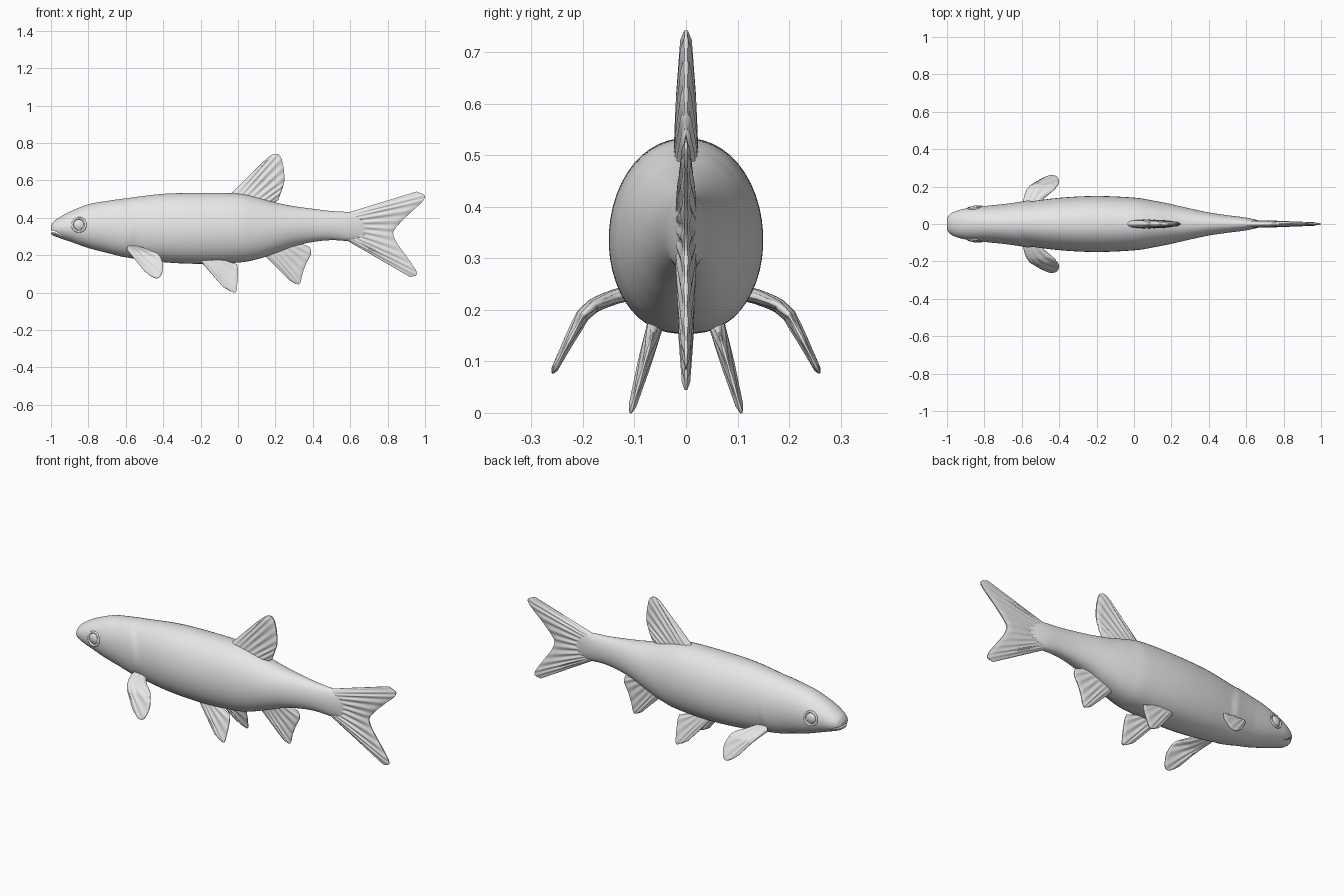
import bpy, bmesh, math
from mathutils import Vector

if "Cube" in bpy.data.objects:
    bpy.data.objects.remove(bpy.data.objects["Cube"])

grey = bpy.data.materials.new("pale grey")
grey.diffuse_color = (0.8, 0.8, 0.8, 1)
grey.use_nodes = True
grey.node_tree.nodes["Principled BSDF"].inputs["Base Color"].default_value = grey.diffuse_color


def smooth(points, t):
    """Catmull-Rom curve through the points, t from 0 to 1."""
    n = len(points) - 1
    i = min(int(t * n), n - 1)
    f = t * n - i
    p1, p2 = Vector(points[i]), Vector(points[i + 1])
    p0 = Vector(points[i - 1]) if i > 0 else 2 * p1 - p2
    p3 = Vector(points[i + 2]) if i + 2 <= n else 2 * p2 - p1
    return 0.5 * (2 * p1 + (p2 - p0) * f + (2 * p0 - 5 * p1 + 4 * p2 - p3) * f * f
                  + (3 * p1 - p0 - 3 * p2 + p3) * f ** 3)


def finish(ob, angle=50):
    ob.data.materials.clear()
    ob.data.materials.append(grey)
    bpy.ops.object.select_all(action='DESELECT')
    ob.select_set(True)
    bpy.context.view_layer.objects.active = ob
    bpy.ops.object.shade_smooth_by_angle(angle=math.radians(angle))


def loft(name, rings):
    """Skin closed rings and close both ends with strips of quads."""
    bm = bmesh.new()
    vs = [[bm.verts.new(p) for p in r] for r in rings]
    n = len(vs[0])
    for a, b in zip(vs, vs[1:]):
        for k in range(n):
            bm.faces.new((a[k], a[(k + 1) % n], b[(k + 1) % n], b[k]))
    for r in (vs[0], vs[-1]):
        for k in range(n // 2 - 1):
            bm.faces.new((r[k], r[k + 1], r[n - 2 - k], r[n - 1 - k]))
    bmesh.ops.recalc_face_normals(bm, faces=bm.faces)
    me = bpy.data.meshes.new(name)
    bm.to_mesh(me)
    bm.free()
    ob = bpy.data.objects.new(name, me)
    bpy.context.collection.objects.link(ob)
    return ob


def fin(name, base, edge, thick, rays, side=lambda z: 0.0, sign=1, nu=48, nv=14):
    """Fin spread from a base curve to an outer edge, with raised rays."""
    rings = []
    for j in range(nv + 1):
        v = j / nv
        front, back = [], []
        for i in range(nu + 1):
            u = i / nu
            p = smooth(base, u).lerp(smooth(edge, u), v)
            h = thick * (1 - 0.65 * v) * max(0.15, (1 - (2 * u - 1) ** 4) ** 0.5)
            h *= 1 + 0.22 * min(1, 2 * v) * math.cos(2 * math.pi * rays * u)
            if j == nv:
                h *= 0.4
            slope = (side(p[1] + 0.004) - side(p[1] - 0.004)) / 0.008
            nrm = Vector((0, 1, -slope)).normalized() * h
            c = Vector((p[0], side(p[1]), p[1]))
            for lst, q in ((front, c + nrm), (back, c - nrm)):
                lst.append((q.x, q.y * sign, q.z))
        rings.append(front + back[::-1])
    finish(loft(name, rings))


# body: x, bottom, top, half width
STATIONS = [(-1.0, .313, .358, .03), (-.985, .303, .38, .052), (-.95, .29, .405, .07),
            (-.9, .273, .432, .083), (-.8, .238, .472, .096), (-.7, .212, .49, .106),
            (-.6, .188, .504, .115), (-.4, .162, .528, .14), (-.2, .153, .533, .15),
            (0, .16, .53, .141), (.1, .177, .51, .126), (.2, .21, .482, .106),
            (.3, .247, .462, .083), (.4, .27, .448, .062), (.5, .28, .436, .047),
            (.6, .275, .43, .034), (.69, .28, .42, .014)]
rings = []
for s in range(171):
    x, zb, zt, w = smooth(STATIONS, s / 170)
    zc = zb + 0.48 * (zt - zb)
    ring = []
    for k in range(48):
        a = 2 * math.pi * (k + 0.5) / 48
        c, sn = math.cos(a), math.sin(a)
        y = math.copysign(abs(c) ** (0.95 if sn > 0 else 0.85), c) * w
        z = zc + sn * ((zt - zc) if sn > 0 else (zc - zb))
        # gill cover: swells towards its curved rear rim
        d = x - (-.565 - 2.5 * (z - .32) ** 2)
        swell = max(0, 1 + d / .13) if d < 0 else max(0, 1 - d / .02)
        y += math.copysign(.007 * swell * abs(c), c)
        ring.append((x, y, z))
    rings.append(ring)
body = loft("body", rings)

# mouth slit cut into the snout
mouth = [(-1.03, .322), (-1.03, .340), (-.98, .329), (-.935, .302), (-.935, .299), (-.98, .322)]
cutter = loft("mouth_cutter", [[(x, y, z) for x, z in
              (mouth[0], mouth[5], mouth[4], mouth[3], mouth[2], mouth[1])] for y in (-.15, .15)])
cutter.hide_render = True
cut = body.modifiers.new("mouth", 'BOOLEAN')
cut.operation, cut.object = 'DIFFERENCE', cutter
bpy.context.view_layer.objects.active = body
bpy.ops.object.modifier_apply(modifier=cut.name)
bpy.data.objects.remove(cutter)
finish(body)

# eyes with a raised rim
for sign, label in ((-1, "right"), (1, "left")):
    bpy.ops.mesh.primitive_uv_sphere_add(segments=24, ring_count=12, radius=1,
                                         location=(-.85, sign * .084, .362))
    eye = bpy.context.object
    eye.name = label + "_eye"
    eye.scale = (.03, .014, .028)
    finish(eye)
    bpy.ops.mesh.primitive_torus_add(major_segments=32, minor_segments=8, major_radius=.036,
                                     minor_radius=.006, location=(-.85, sign * .087, .362),
                                     rotation=(math.radians(90 + sign * 8), 0, math.radians(sign * 7)))
    rim = bpy.context.object
    rim.name = label + "_eye_rim"
    finish(rim)

# fins on the centre line
fin("tail_fin", [(.58, .425), (.57, .35), (.58, .28)],
    [(.955, .54), (.998, .518), (.985, .485), (.92, .425), (.86, .365), (.83, .32),
     (.85, .265), (.9, .195), (.945, .13), (.955, .095), (.92, .083)], .022, 11, nu=88)
fin("dorsal_fin", [(-.06, .505), (.05, .49), (.17, .465)],
    [(.14, .705), (.19, .74), (.225, .73), (.243, .67), (.248, .6), (.235, .55), (.215, .495)],
    .024, 8, nu=64)
fin("anal_fin", [(.14, .2), (.22, .235), (.33, .265)],
    [(.28, .062), (.315, .045), (.333, .052), (.345, .1), (.365, .155), (.39, .205), (.385, .243)],
    .017, 7, nu=56)

# paired fins
BEND = [(.075, .26), (.14, .227), (.19, .2), (.21, .177), (.225, .14), (.235, .1), (.26, .06)]


def pectoral_side(z):
    z = min(max(z, BEND[0][0]), BEND[-1][0])
    for (z0, y0), (z1, y1) in zip(BEND, BEND[1:]):
        if z <= z1:
            return y0 + (y1 - y0) * (z - z0) / (z1 - z0)
    return BEND[-1][1]


for sign, label in ((-1, "right"), (1, "left")):
    fin(label + "_pectoral_fin", [(-.595, .232), (-.57, .24), (-.55, .248)],
        [(-.5, .115), (-.46, .085), (-.43, .077), (-.41, .095), (-.4, .14), (-.41, .18),
         (-.43, .207), (-.47, .222)], .015, 5, pectoral_side, sign, nv=24)
    fin(label + "_pelvic_fin", [(-.2, .168), (-.15, .18), (-.09, .178)],
        [(-.08, .03), (-.04, .008), (-.012, .003), (-.003, .06), (0, .12), (-.005, .152)],
        .016, 5, lambda z: .06 + (.17 - z) * .28, sign)
